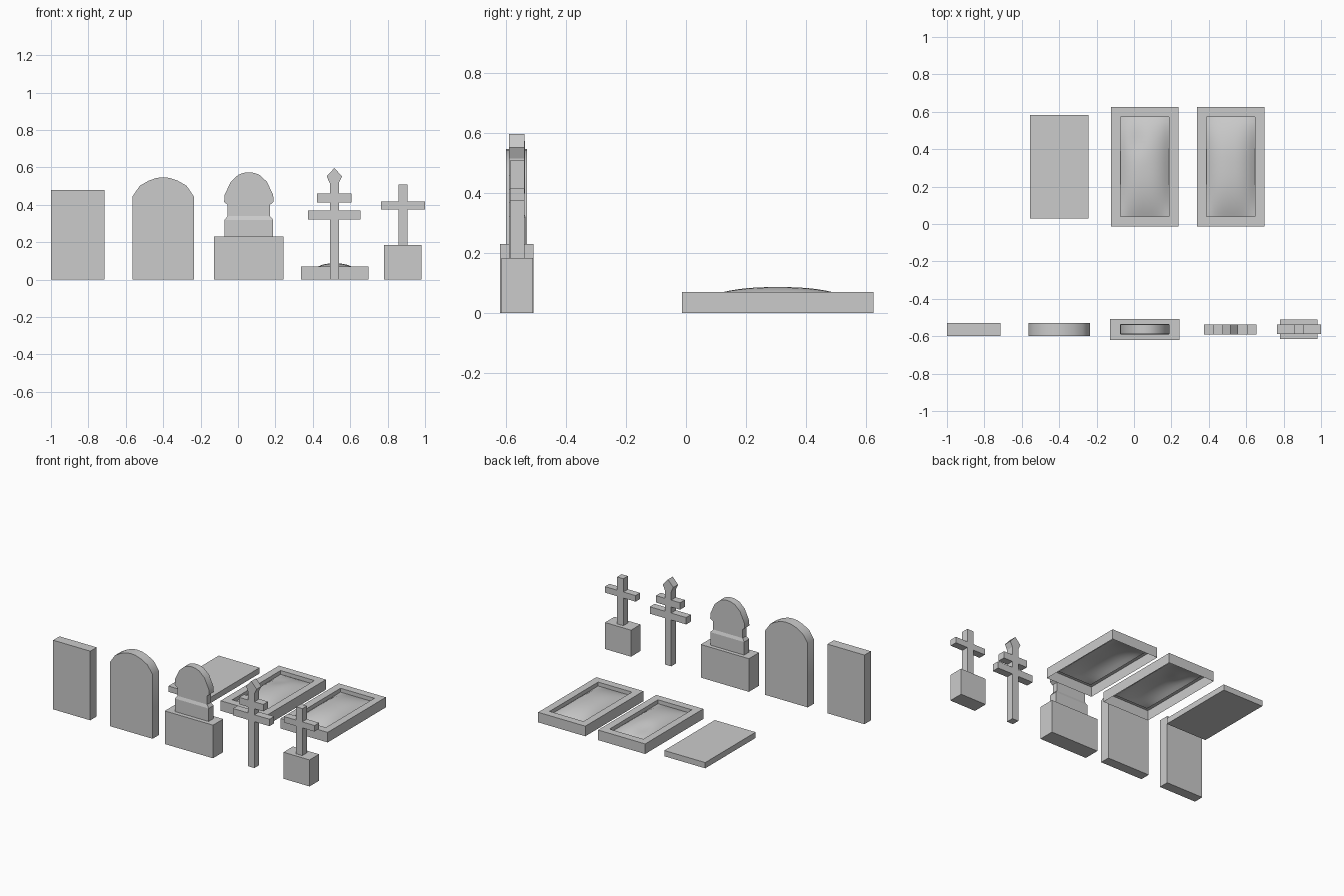
import bpy, bmesh, math

if "Cube" in bpy.data.objects:
    bpy.data.objects.remove(bpy.data.objects["Cube"])


def add_object(name, bm, smooth=None):
    bmesh.ops.recalc_face_normals(bm, faces=bm.faces)
    me = bpy.data.meshes.new(name)
    bm.to_mesh(me)
    bm.free()
    ob = bpy.data.objects.new(name, me)
    bpy.context.collection.objects.link(ob)
    if smooth:
        bpy.ops.object.select_all(action='DESELECT')
        ob.select_set(True)
        bpy.context.view_layer.objects.active = ob
        bpy.ops.object.shade_smooth_by_angle(angle=math.radians(smooth))
    return ob


def loft(name, rings, smooth=None):
    """Skin a list of equal-length vertex rings and cap both ends."""
    bm = bmesh.new()
    rs = [[bm.verts.new(p) for p in ring] for ring in rings]
    n = len(rs[0])
    for a, b in zip(rs, rs[1:]):
        for i in range(n):
            j = (i + 1) % n
            bm.faces.new((a[i], a[j], b[j], b[i]))
    bm.faces.new(rs[0])
    bm.faces.new(rs[-1])
    return add_object(name, bm, smooth)


def rect(x0, x1, y0, y1, z):
    return [(x0, y0, z), (x1, y0, z), (x1, y1, z), (x0, y1, z)]


def box(name, x0, x1, y0, y1, z0, z1):
    return loft(name, [rect(x0, x1, y0, y1, z0), rect(x0, x1, y0, y1, z1)])


def extrude_half(name, cx, half, y0, y1, smooth=None):
    """Mirror a right-hand (x offset, z) profile and extrude it along y."""
    pts = half + [(-x, z) for x, z in reversed(half) if x > 0]
    return loft(name, [[(cx + x, y, z) for x, z in pts] for y in (y0, y1)], smooth)


# Plain rectangular and arched headstones
box("rectangular_headstone", -1.0, -0.715, -0.6, -0.53, 0, 0.48)
extrude_half("arched_headstone", -0.40,
             [(0.164, 0), (0.164, 0.445), (0.125, 0.502), (0.078, 0.529),
              (0.035, 0.544), (0, 0.547)], -0.6, -0.53, 35)

# Stepped headstone: base, tapered plinth and neck, rounded head
box("stepped_base", -0.128, 0.242, -0.62, -0.508, 0, 0.23)
C, Y = 0.058, -0.563
loft("stepped_neck", [rect(C - w, C + w, Y - d, Y + d, z) for w, d, z in
     [(0.13, 0.028, 0.23), (0.13, 0.028, 0.32), (0.113, 0.02, 0.34),
      (0.113, 0.02, 0.405)]])
extrude_half("stepped_head", C,
             [(0.113, 0.4), (0.132, 0.415), (0.13, 0.452), (0.097, 0.523), (0.057, 0.56),
              (0.028, 0.571), (0, 0.574)], Y - 0.026, Y + 0.026, 35)

# Two-bar cross with pointed finial, one continuous outline
extrude_half("double_cross", 0.515,
             [(0.024, 0), (0.024, 0.322), (0.14, 0.322), (0.14, 0.37), (0.024, 0.37),
              (0.024, 0.412), (0.093, 0.412), (0.093, 0.46), (0.024, 0.46),
              (0.024, 0.516), (0.041, 0.552), (0, 0.597)], -0.59, -0.538)

# Simple cross on a block
box("cross_base", 0.78, 0.98, -0.615, -0.511, 0, 0.184)
extrude_half("small_cross", 0.882,
             [(0.024, 0.18), (0.024, 0.376), (0.118, 0.376), (0.118, 0.418),
              (0.024, 0.418), (0.024, 0.51)], -0.588, -0.538)

# Flat grave slab
box("grave_slab", -0.556, -0.242, 0.03, 0.583, 0, 0.04)


# Grave kerb (open underneath) with a smooth earth mound
def grave(name, cx, dent):
    cy, edge = 0.306, 0.043
    bm = bmesh.new()
    rings = []
    for w, l, z in [(0.181, 0.319, 0), (0.181, 0.319, 0.07),
                    (0.13, 0.266, 0.07), (0.13, 0.266, edge)]:
        rings.append([bm.verts.new(p) for p in rect(cx - w, cx + w, cy - l, cy + l, z)])
    for a, b in zip(rings, rings[1:]):
        for i in range(4):
            j = (i + 1) % 4
            bm.faces.new((a[i], a[j], b[j], b[i]))
    add_object(name + "_kerb", bm)

    bm = bmesh.new()
    bmesh.ops.create_grid(bm, x_segments=12, y_segments=20, size=1)
    for v in bm.verts:
        u, w = v.co.x, v.co.y
        z = edge + 0.044 * (1 - abs(u) ** 2.6) * (1 - abs(w) ** 2.6)
        z -= dent * math.exp(-((u + 0.3) ** 2 + (w - 0.5) ** 2) / 0.08)
        v.co = (cx + 0.13 * u, cy + 0.266 * w, z)
    add_object(name + "_mound", bm, 60)


grave("middle_grave", 0.057, 0.012)
grave("right_grave", 0.517, 0)
